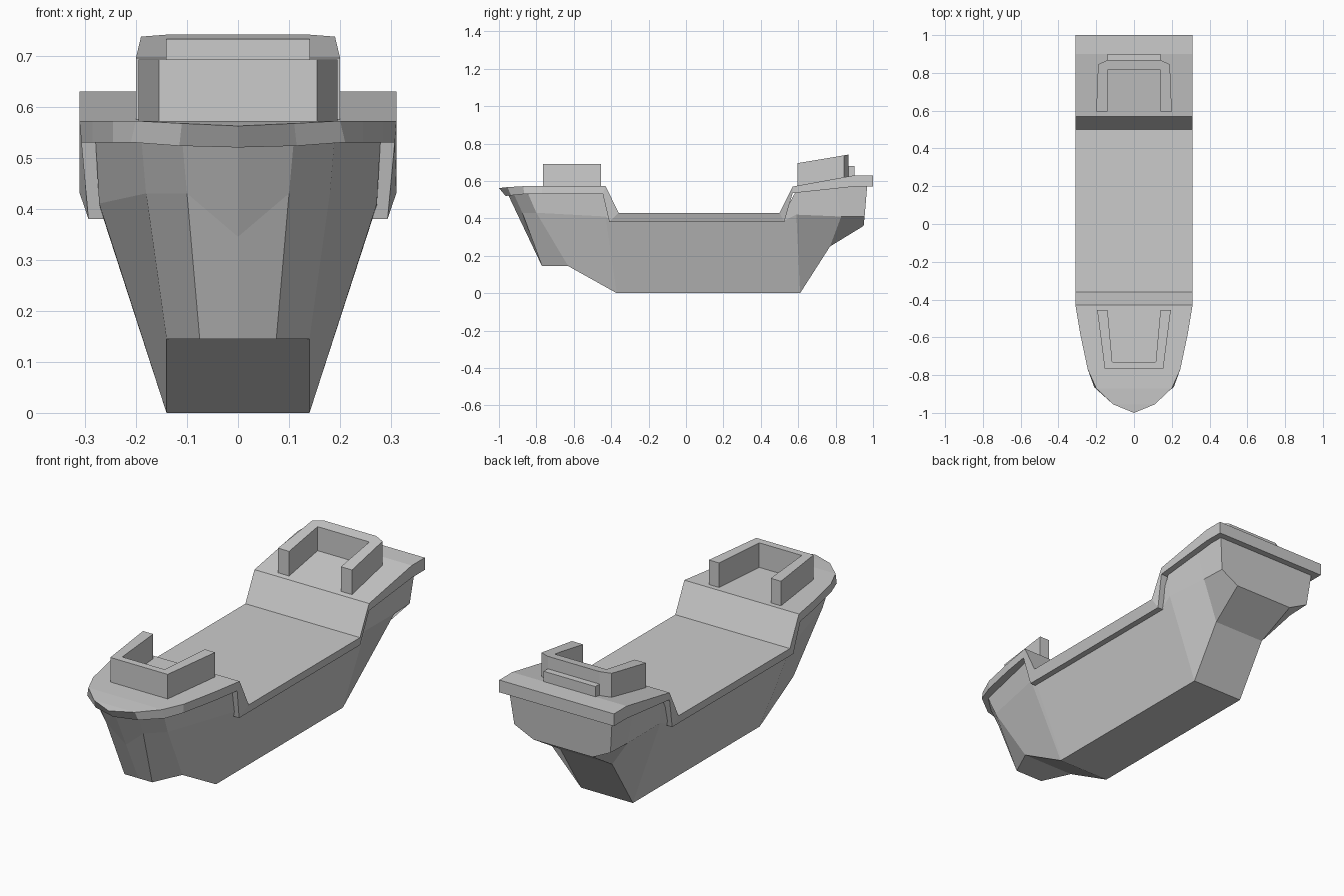
import bpy, bmesh

if "Cube" in bpy.data.objects:
    bpy.data.objects.remove(bpy.data.objects["Cube"])


def finish(bm, name):
    bmesh.ops.remove_doubles(bm, verts=bm.verts, dist=0.0005)
    bmesh.ops.recalc_face_normals(bm, faces=bm.faces)
    mesh = bpy.data.meshes.new(name)
    bm.to_mesh(mesh)
    bm.free()
    obj = bpy.data.objects.new(name, mesh)
    bpy.context.collection.objects.link(obj)
    return obj


def loft(name, stations):
    """Skin mirrored half sections (listed centre/bottom to top) from bow to stern."""
    bm = bmesh.new()
    rings = []
    for half in stations:
        left = [(-x, y, z) for x, y, z in reversed(half)]
        rings.append([bm.verts.new(p) for p in left + list(half)])
    n = len(rings[0])
    for a, b in zip(rings, rings[1:]):
        for i in range(n):
            j = (i + 1) % n
            bm.faces.new((a[i], a[j], b[j], b[i]))
    bm.faces.new(rings[0])
    bm.faces.new(rings[-1])
    bmesh.ops.dissolve_degenerate(bm, edges=bm.edges, dist=0.0005)
    return finish(bm, name)


def wall(name, half_outline, base, top):
    """Mirrored plan outline raised from base(y) to top(y)."""
    outline = half_outline + [(-x, y) for x, y in reversed(half_outline)]
    bm = bmesh.new()
    low = [bm.verts.new((x, y, base(y))) for x, y in outline]
    high = [bm.verts.new((x, y, top(y))) for x, y in outline]
    bm.faces.new(low)
    bm.faces.new(high)
    for i in range(len(low)):
        j = (i + 1) % len(low)
        bm.faces.new((low[i], low[j], high[j], high[i]))
    return finish(bm, name)


# Hull: bottom edge, side knuckle, upper edge at each station
loft("hull", [
    [(0, -.77, .145), (0, -.865, .345), (0, -.955, .535)],
    [(.075, -.77, .145), (.10, -.875, .43), (.11, -.925, .54)],
    [(.14, -.63, .145), (.18, -.80, .43), (.19, -.85, .545)],
    [(.14, -.37, 0), (.272, -.43, .41), (.28, -.45, .55)],
    [(.14, -.36, 0), (.265, -.40, .385), (.272, -.38, .40)],
    [(.14, .50, 0), (.265, .52, .385), (.272, .51, .40)],
    [(.14, .61, 0), (.275, .59, .42), (.28, .59, .55)],
    [(.14, .77, .25), (.265, .83, .41), (.28, .80, .575)],
    [(.16, .95, .36), (.26, .955, .41), (.28, .97, .59)],
])

# Deck with overhanging rail: half width, top y/z, lower width, lower y/z
deck = [
    (0, -1.0, .562, 0, -.965, .52),
    (.11, -.955, .567, .115, -.935, .523),
    (.20, -.87, .572, .21, -.865, .53),
    (.245, -.77, .572, .245, -.77, .53),
    (.285, -.58, .572, .285, -.58, .53),
    (.31, -.43, .572, .307, -.445, .53),
    (.31, -.36, .43, .293, -.41, .38),
    (.31, .50, .43, .293, .525, .38),
    (.31, .57, .57, .31, .57, .535),
    (.31, .90, .63, .31, .90, .57),
    (.31, 1.0, .63, .31, 1.0, .57),
]
loft("deck", [[(b, yb, zb), (t, yt, zt)] for t, yt, zt, b, yb, zb in deck])

# Fore and aft U-shaped deck shelters
wall("fore_shelter",
     [(.115, -.73), (.14, -.455), (.195, -.455), (.155, -.765)],
     lambda y: .56, lambda y: .692)
wall("aft_shelter",
     [(.14, .815), (.14, .595), (.20, .595), (.19, .845), (.14, .868)],
     lambda y: .56, lambda y: .695 + (y - .595) * .168)

# Bench behind the aft shelter
wall("stern_bench", [(.14, .86), (.14, .90)], lambda y: .60, lambda y: .68)
